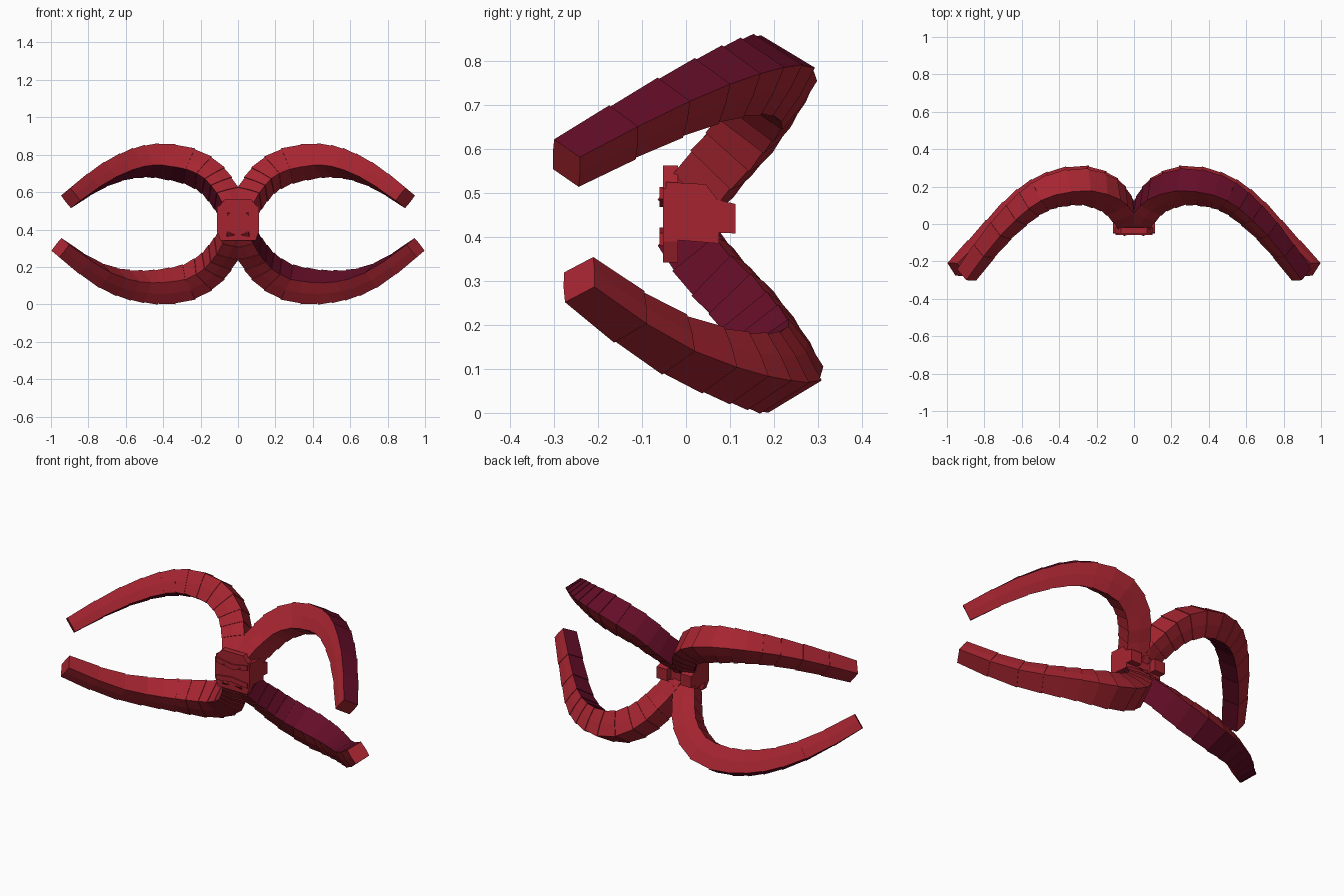
import bpy, bmesh
from mathutils import Vector

if "Cube" in bpy.data.objects:
    bpy.data.objects.remove(bpy.data.objects["Cube"], do_unlink=True)


def material(name, rgb):
    m = bpy.data.materials.new(name)
    m.use_nodes = True
    m.diffuse_color = (*rgb, 1)
    bsdf = m.node_tree.nodes["Principled BSDF"]
    bsdf.inputs["Base Color"].default_value = (*rgb, 1)
    bsdf.inputs["Roughness"].default_value = 0.8
    return m


RED = material("red", (0.38, 0.018, 0.03))
PLUM = material("dark plum", (0.125, 0.004, 0.02))
MID_Z = 0.4325


def finish(name, bm, mats):
    bmesh.ops.recalc_face_normals(bm, faces=bm.faces)
    me = bpy.data.meshes.new(name)
    bm.to_mesh(me)
    bm.free()
    ob = bpy.data.objects.new(name, me)
    for m in mats:
        me.materials.append(m)
    bpy.context.collection.objects.link(ob)
    return ob


def spline(p, t):
    """Catmull-Rom point at t in 0..1 along the list p."""
    s = t * (len(p) - 1)
    i = min(int(s), len(p) - 2)
    f = s - i
    b, c = p[i], p[i + 1]
    a = p[i - 1] if i else 2 * b - c
    d = p[i + 2] if i + 2 < len(p) else 2 * c - b
    return 0.5 * (2 * b + (c - a) * f + (2 * a - 5 * b + 4 * c - d) * f * f
                  + (3 * b - a - 3 * c + d) * f ** 3)


def arm(name, pts, sx, sz, plum_side, segments=14):
    """Curved six-sided arm made of slightly stepped segments."""
    p = [Vector(q) for q in pts]
    bm = bmesh.new()
    rings = []
    for k in range(segments + 1):
        t = k / segments
        c = spline(p, t)
        tan = (spline(p, min(t + 0.02, 1)) - spline(p, max(t - 0.02, 0))).normalized()
        w = Vector((0.2, 0.83, -0.5)).lerp(Vector((0.61, 0.61, -0.5)), max(0, t * 2 - 1))
        w = (w - tan * w.dot(tan)).normalized()
        n = tan.cross(w)
        half = 0.058 + 0.012 * min(1, t / 0.4) - 0.027 * max(0, (t - 0.5) / 0.5)
        # each joint: end of one segment, then the wider start of the next
        steps = [1.0] if k in (0, segments) else [0.98, 1.035]
        for f in steps:
            h = half * f
            ring = []
            for u, v in ((-1, 1), (1, 1), (1.06, 0), (1, -1), (-1, -1), (-1.06, 0)):
                q = c + w * (u * h) + n * (v * h)
                z = MID_Z + sz * (q.z - MID_Z)
                ring.append(bm.verts.new((sx * q.x, q.y, z)))
            rings.append(ring)
    for r0, r1 in zip(rings, rings[1:]):
        for j in range(6):
            f = bm.faces.new((r0[j], r0[(j + 1) % 6], r1[(j + 1) % 6], r1[j]))
            f.material_index = 1 if j == plum_side else 0
    bm.faces.new(rings[0])
    bm.faces.new(rings[-1])
    return finish(name, bm, (RED, PLUM))


def prism(name, profile, axis, lo, hi):
    """Extrude a 2D profile: (y, z) along x, or (x, z) along y."""
    bm = bmesh.new()
    place = (lambda a, b, d: (d, a, b)) if axis == "x" else (lambda a, b, d: (a, d, b))
    ends = [[bm.verts.new(place(a, b, d)) for a, b in profile] for d in (lo, hi)]
    n = len(profile)
    for i in range(n):
        j = (i + 1) % n
        bm.faces.new((ends[0][i], ends[0][j], ends[1][j], ends[1][i]))
    for e in ends:
        bm.faces.new(e)
    return finish(name, bm, (RED,))


# Arm centre lines; the lower one is mirrored in height when built
UPPER = [(0.01, 0.0, 0.46), (0.05, 0.06, 0.545), (0.10, 0.125, 0.62), (0.165, 0.17, 0.69),
         (0.28, 0.2, 0.745), (0.42, 0.18, 0.767), (0.52, 0.135, 0.762), (0.62, 0.055, 0.735),
         (0.75, -0.08, 0.672), (0.895, -0.272, 0.568)]
LOWER = [(0.01, 0.0, 0.46), (0.05, 0.06, 0.545), (0.10, 0.13, 0.62), (0.165, 0.18, 0.69),
         (0.28, 0.215, 0.752), (0.42, 0.195, 0.772), (0.53, 0.15, 0.768), (0.64, 0.07, 0.748),
         (0.78, -0.07, 0.686), (0.95, -0.243, 0.562)]
OUTER, INNER = 0, 3
arm("upper_left_arm", UPPER, 1, 1, OUTER)
arm("upper_right_arm", UPPER, -1, 1, INNER)
arm("lower_left_arm", LOWER, 1, -1, INNER)
arm("lower_right_arm", LOWER, -1, -1, OUTER)

# Central hub
prism("hub_body", [(-0.045, 0.395), (0.075, 0.385), (0.075, 0.48), (0.045, 0.52),
                   (-0.045, 0.525)], "x", -0.112, 0.112)
prism("hub_front_plate", [(-0.095, 0.342), (0.095, 0.342), (0.112, 0.39), (0.112, 0.51),
                          (0.07, 0.562), (-0.07, 0.562), (-0.112, 0.51), (-0.112, 0.39)],
      "y", -0.052, -0.018)

# Raised chevron bands on the front plate
for name, z, dip in (("upper_chevron", 0.5, 0.018), ("lower_chevron", 0.395, -0.012)):
    prism(name, [(-0.1, z - 0.014), (0, z - 0.014 - dip), (0.1, z - 0.014),
                 (0.1, z + 0.014), (0, z + 0.014 - dip), (-0.1, z + 0.014)],
          "y", -0.06, -0.05)

# Rear blocks on either side
for name, s in (("rear_left_block", 1), ("rear_right_block", -1)):
    lo, hi = sorted((s * 0.045, s * 0.112))
    prism(name, [(0.07, 0.41), (0.113, 0.408), (0.113, 0.475), (0.07, 0.485)], "x", lo, hi)
